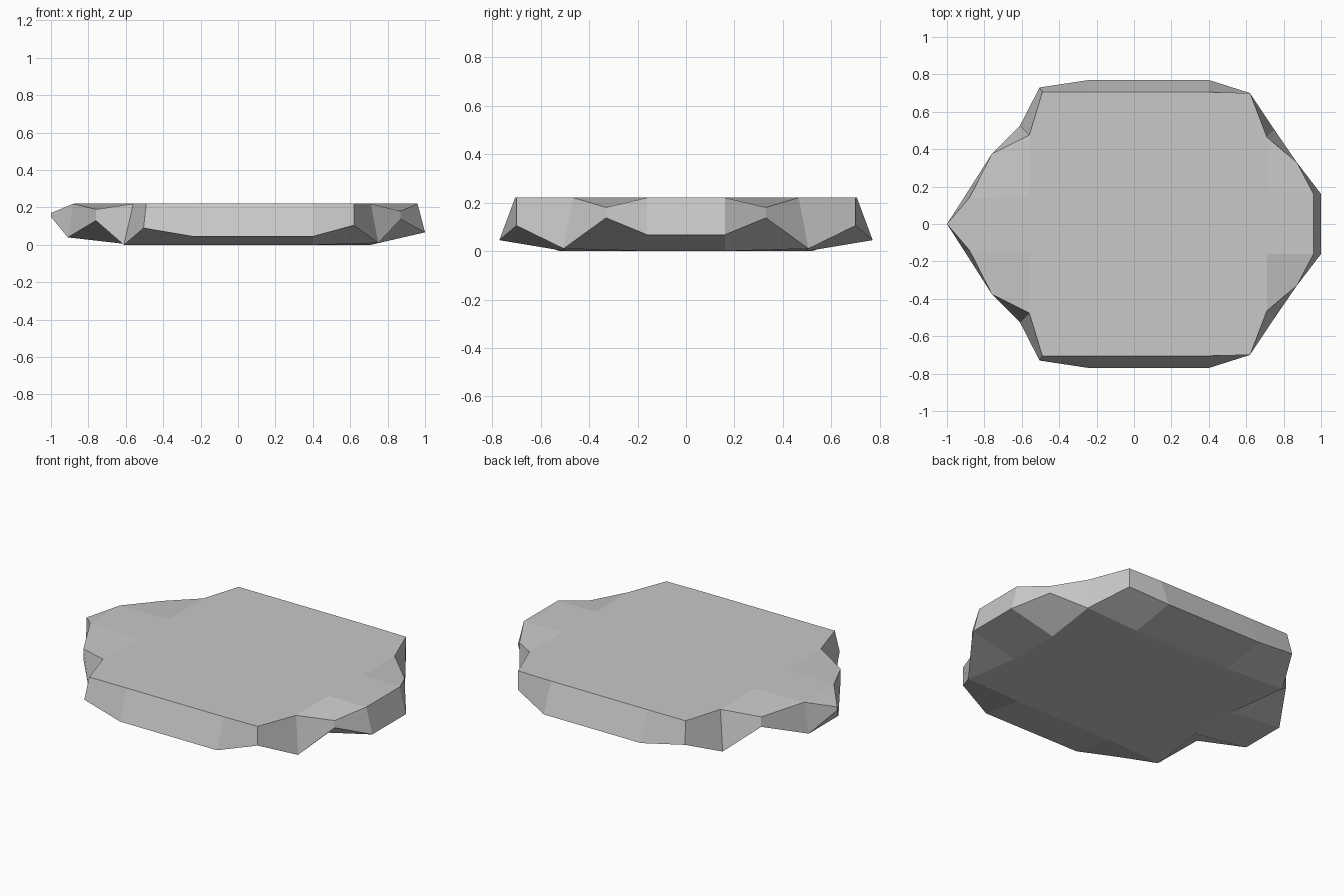
import bpy
import bmesh

cube = bpy.data.objects.get("Cube")
if cube:
    bpy.data.objects.remove(cube, do_unlink=True)

TOP = 0.22

# Single stone colour
stone = bpy.data.materials.new("stone_grey")
stone.use_nodes = True
grey = (0.58, 0.58, 0.58, 1)
stone.diffuse_color = grey
shader = stone.node_tree.nodes["Principled BSDF"]
shader.inputs["Base Color"].default_value = grey
shader.inputs["Roughness"].default_value = 0.9

# Upper and lower outline of the back half, from the pointed end round to the blunt end
rim_points = [
    (-1, 0, .17), (-.88, .14, TOP), (-.76, .375, .19), (-.56, .475, TOP),
    (-.49, .705, TOP), (-.24, .705, TOP), (.4, .705, TOP), (.62, .7, TOP),
    (.71, .465, TOP), (.87, .33, .18), (.96, .16, TOP), (.96, 0, TOP)]
base_points = [
    (-1, 0, .15), (-.91, .14, .04), (-.76, .375, .13), (-.61, .525, 0),
    (-.505, .73, .09), (-.24, .77, .045), (.4, .77, .045), (.62, .7, .105),
    (.75, .505, .01), (.87, .33, .137), (1, .16, .067), (1, 0, .067)]

bm = bmesh.new()


def corner(*position):
    return bm.verts.new(position)


def face(*corners):
    return bm.faces.new(corners)


rim = [corner(*p) for p in rim_points]
base = [corner(*p) for p in base_points]

# Rough side wall
for i in range(len(rim) - 1):
    face(rim[i], rim[i + 1], base[i + 1], base[i])

# Flat top with chipped corners
top_left = corner(-.56, .15, TOP)
top_right = corner(.71, .16, TOP)
top_end = corner(-.88, 0, TOP)
face(top_end, rim[1], top_left, *rim[3:9], top_right, *rim[10:])
face(top_end, rim[0], rim[1])
face(top_left, *rim[1:4])
face(top_right, *rim[8:11])

# Flat underside with sloping borders
low_left = corner(-.56, .15, 0)
low_back_left = corner(-.24, .5, 0)
low_back_right = corner(.4, .5, 0)
low_right = corner(.71, .16, 0)
mid_left = corner(-.56, 0, 0)
mid_right = corner(.71, 0, 0)
mid_end = corner(-.91, 0, .04)
face(mid_left, low_left, base[3], low_back_left, low_back_right,
     base[8], low_right, mid_right)
face(mid_end, base[0], base[1])
face(mid_left, mid_end, base[1], low_left)
face(low_left, *base[1:4])
face(low_back_left, *base[3:6])
face(low_back_left, base[5], base[6], low_back_right)
face(low_back_right, *base[6:9])
face(low_right, *base[8:11])
face(low_right, base[10], base[11], mid_right)

# Mirror the back half to the front and weld the seam
mirrored = bmesh.ops.duplicate(bm, geom=bm.verts[:] + bm.edges[:] + bm.faces[:])
for item in mirrored["geom"]:
    if isinstance(item, bmesh.types.BMVert):
        item.co.y = -item.co.y
bmesh.ops.remove_doubles(bm, verts=bm.verts[:], dist=0.0005)
bmesh.ops.recalc_face_normals(bm, faces=bm.faces[:])

mesh = bpy.data.meshes.new("flat_stone")
bm.to_mesh(mesh)
bm.free()
mesh.materials.append(stone)
flat_stone = bpy.data.objects.new("flat_stone", mesh)
bpy.context.collection.objects.link(flat_stone)
